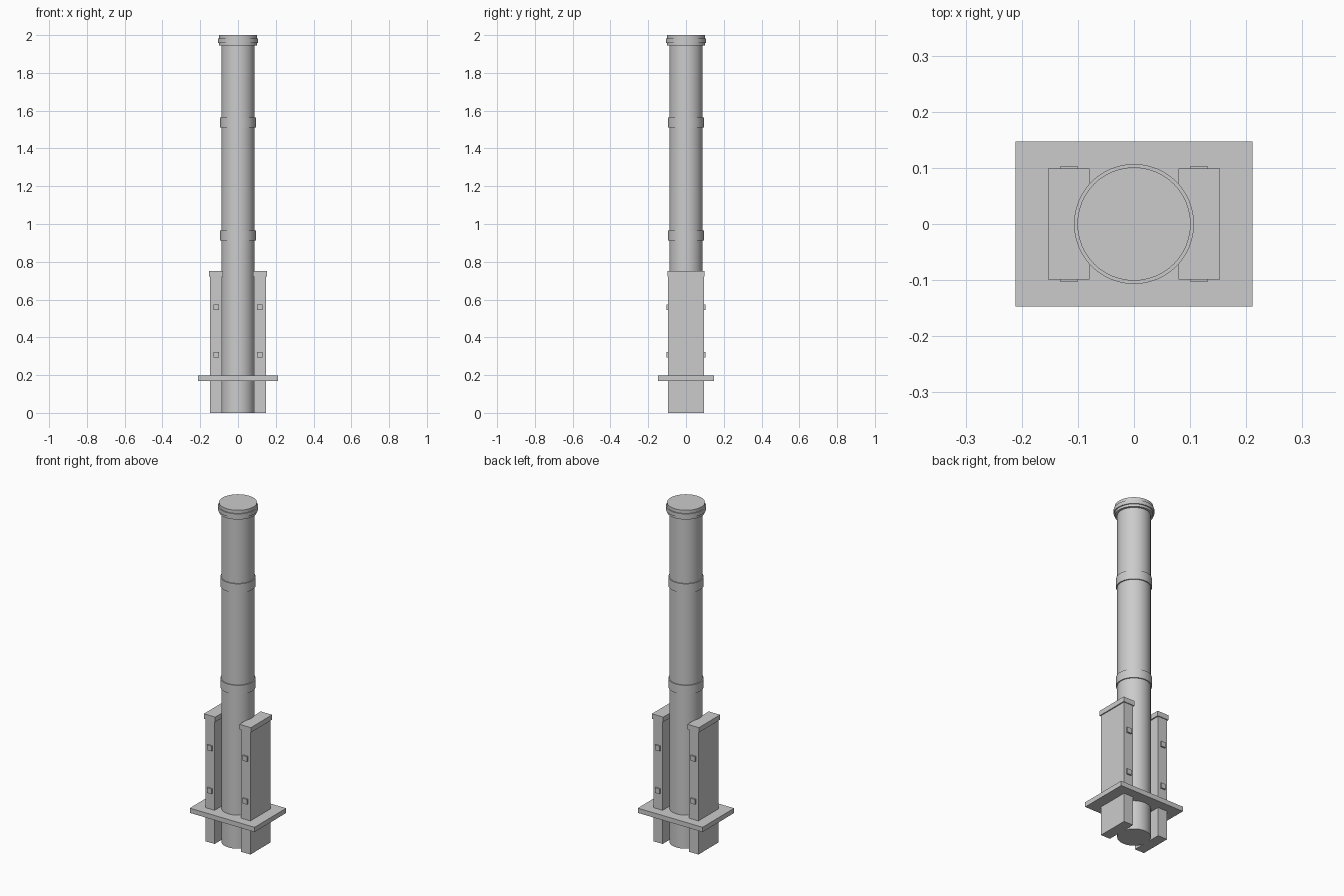
import bpy, bmesh, math

if "Cube" in bpy.data.objects:
    bpy.data.objects.remove(bpy.data.objects["Cube"])

grey = bpy.data.materials.new("plain_grey")
grey.diffuse_color = (0.6, 0.6, 0.6, 1)
grey.use_nodes = True
grey.node_tree.nodes["Principled BSDF"].inputs["Base Color"].default_value = grey.diffuse_color


def finish(name, bm):
    bmesh.ops.recalc_face_normals(bm, faces=bm.faces)
    mesh = bpy.data.meshes.new(name)
    bm.to_mesh(mesh)
    bm.free()
    mesh.materials.append(grey)
    ob = bpy.data.objects.new(name, mesh)
    bpy.context.collection.objects.link(ob)
    return ob


def box(name, x0, x1, y0, y1, z0, z1):
    bm = bmesh.new()
    bmesh.ops.create_cube(bm, size=1)
    for v in bm.verts:
        v.co.x = x1 if v.co.x > 0 else x0
        v.co.y = y1 if v.co.y > 0 else y0
        v.co.z = z1 if v.co.z > 0 else z0
    return finish(name, bm)


def cylinder(name, r, z0, z1, sides=48):
    bm = bmesh.new()
    bmesh.ops.create_cone(bm, cap_ends=True, segments=sides,
                          radius1=r, radius2=r, depth=z1 - z0)
    bmesh.ops.translate(bm, verts=bm.verts, vec=(0, 0, (z0 + z1) / 2))
    ob = finish(name, bm)
    bpy.ops.object.select_all(action='DESELECT')
    bpy.context.view_layer.objects.active = ob
    ob.select_set(True)
    bpy.ops.object.shade_smooth_by_angle(angle=math.radians(30))
    return ob


# Main column with two collars
cylinder("column", 0.088, 0, 1.95)
cylinder("lower_collar", 0.094, 0.913, 0.965)
cylinder("upper_collar", 0.094, 1.51, 1.563)

# Top cap with a raised ring
cylinder("top_cap", 0.101, 1.945, 2.0)
cylinder("cap_ring", 0.107, 1.959, 1.981)

# Base plate
box("base_plate", -0.211, 0.211, -0.147, 0.147, 0.17, 0.198)

# Side supports, each with a lid and four bolts
for side, s in (("left", -1), ("right", 1)):
    def side_box(name, a, b, *rest):
        box(side + "_" + name, min(s * a, s * b), max(s * a, s * b), *rest)

    side_box("support", 0.086, 0.147, -0.094, 0.094, 0, 0.73)
    side_box("support_lid", 0.079, 0.153, -0.099, 0.099, 0.722, 0.751)
    for z in (0.308, 0.56):
        side_box("front_bolt", 0.101, 0.131, -0.103, -0.085, z - 0.015, z + 0.015)
        side_box("back_bolt", 0.101, 0.131, 0.085, 0.103, z - 0.015, z + 0.015)
